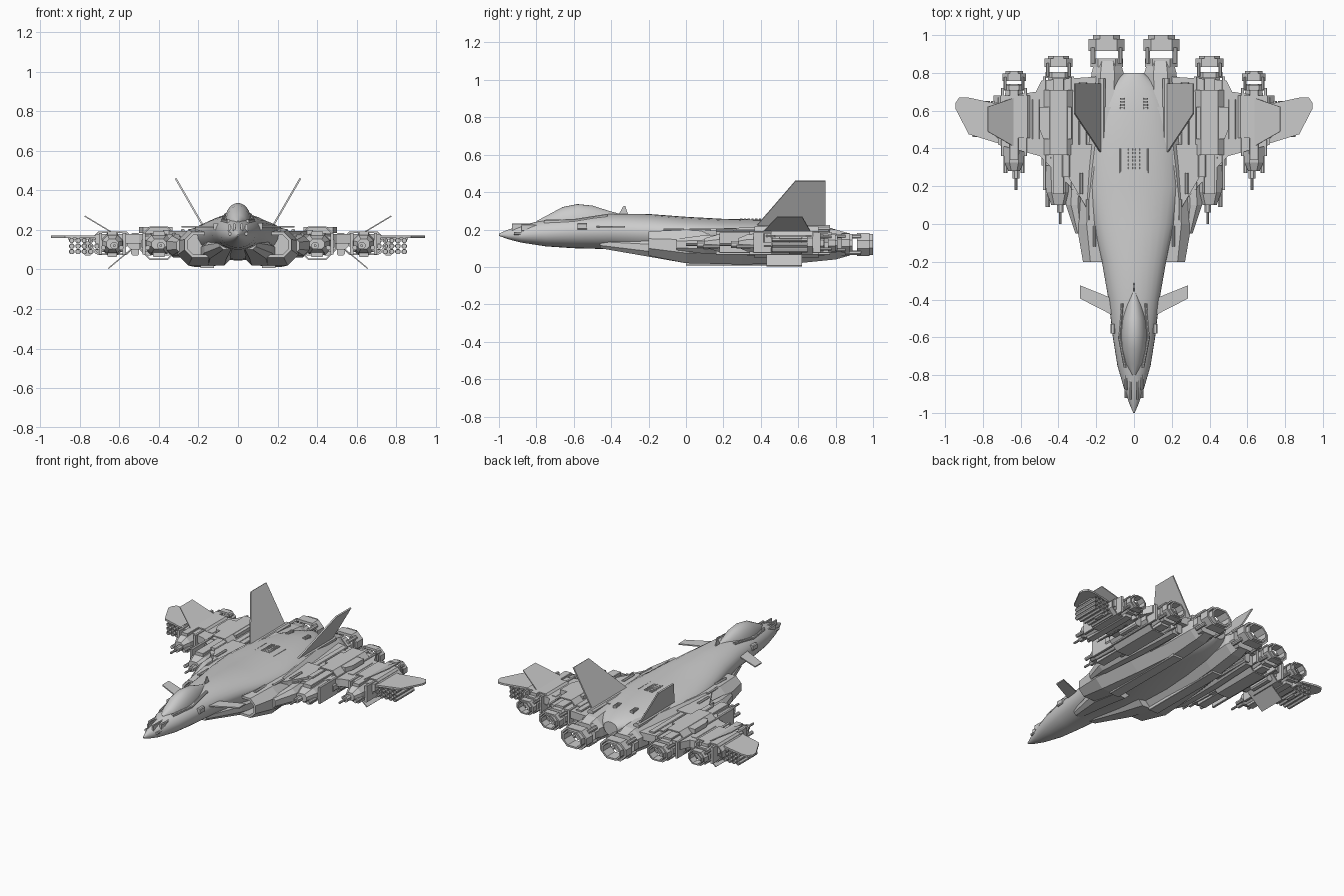
import bpy, bmesh
from math import cos, sin, pi, radians

if "Cube" in bpy.data.objects:
    bpy.data.objects.remove(bpy.data.objects["Cube"])


def build(name, verts, faces, mirror=True, smooth=False, thick=0):
    """Make an object, optionally mirrored across x, thickened and smoothed."""
    bm = bmesh.new()
    points = [bm.verts.new(v) for v in verts]
    for face in faces:
        bm.faces.new([points[i] for i in face])
    bmesh.ops.recalc_face_normals(bm, faces=bm.faces)
    mesh = bpy.data.meshes.new(name)
    bm.to_mesh(mesh)
    bm.free()
    obj = bpy.data.objects.new(name, mesh)
    bpy.context.collection.objects.link(obj)
    if mirror:
        mod = obj.modifiers.new("mirror", "MIRROR")
        mod.use_mirror_merge = False
    if thick:
        mod = obj.modifiers.new("thickness", "SOLIDIFY")
        mod.thickness, mod.offset = thick, 0
    if smooth:
        bpy.ops.object.select_all(action="DESELECT")
        obj.select_set(True)
        bpy.context.view_layer.objects.active = obj
        bpy.ops.object.shade_smooth_by_angle(angle=radians(40))
    return obj


def loft(name, rings, closed=False, **options):
    """Skin a list of equal rings; closed joins the last ring to the first."""
    n, count = len(rings[0]), len(rings)
    faces = []
    for r in range(count if closed else count - 1):
        a, b = r * n, (r + 1) % count * n
        faces += [(a + i, a + (i + 1) % n, b + (i + 1) % n, b + i) for i in range(n)]
    if not closed:
        faces += [range(n), range((count - 1) * n, count * n)]
    return build(name, [v for ring in rings for v in ring], faces, **options)


def octagon(y, x0, x1, z0, z1, cut=.3):
    """Chamfered rectangle facing along y."""
    c = min(x1 - x0, z1 - z0) * cut
    return [(x, y, z) for x, z in (
        (x0 + c, z0), (x1 - c, z0), (x1, z0 + c), (x1, z1 - c),
        (x1 - c, z1), (x0 + c, z1), (x0, z1 - c), (x0, z0 + c))]


def block(name, x0, x1, y0, y1, z0, z1, cut=.1, **options):
    return loft(name, [octagon(y, x0, x1, z0, z1, cut) for y in (y0, y1)], **options)


def rod(name, x, z, y0, y1, r):
    return block(name, x - r, x + r, y0, y1, z - r, z + r, cut=.29)


def shell(name, x, z, w, h, y0, y1, wall, taper=1):
    """Hollow eight-sided sleeve centred on x, z."""
    def section(y, inset, k=1):
        a, b = w * k - inset, h * k - inset
        return octagon(y, x - a, x + a, z - b, z + b, .32)
    return loft(name, [section(y0, 0), section(y1, 0, taper),
                       section(y1, wall, taper), section(y0, wall)], closed=True)


def plate(name, points, thick):
    return build(name, points, [range(len(points))], thick=thick)


def flat(name, outline, z, thick):
    return plate(name, [(x, y, z) for x, y in outline], thick)


def smooth_hull(name, stations, sides=28):
    """Round body from (y, half width, top, middle, bottom) stations."""
    rings = []
    for y, w, top, mid, low in stations:
        ring = []
        for i in range(sides):
            a = 2 * pi * i / sides
            rise = top - mid if sin(a) > 0 else mid - low
            ring.append((w * cos(a), y, mid + rise * sin(a)))
        rings.append(ring)
    return loft(name, rings, mirror=False, smooth=True)


# Central fuselage and canopy
smooth_hull("fuselage", [
    (-1, .004, .178, .172, .166), (-.95, .025, .2, .17, .148),
    (-.88, .05, .222, .17, .13), (-.75, .088, .253, .18, .11),
    (-.6, .112, .272, .19, .1), (-.4, .135, .285, .195, .095),
    (-.2, .17, .283, .19, .07), (0, .215, .268, .18, .05),
    (.2, .245, .257, .17, .045), (.4, .24, .254, .165, .05),
    (.6, .2, .24, .16, .06), (.72, .14, .225, .16, .08), (.8, .05, .2, .16, .11)])
smooth_hull("canopy", [
    (-.8, .01, .245, .235, .22), (-.74, .045, .277, .23, .2),
    (-.66, .064, .32, .23, .2), (-.58, .07, .336, .23, .2),
    (-.5, .064, .328, .23, .2), (-.42, .045, .302, .23, .2),
    (-.34, .01, .28, .25, .2)])

# Intakes running back into the main engine nacelles
mouth = (.115, .255, .075, .175)
loft("main_nacelle", [
    octagon(-.04, *mouth), octagon(-.2, *mouth),
    octagon(-.2, .1, .27, .06, .19), octagon(0, .08, .305, .02, .2),
    octagon(.3, .07, .28, .013, .21), octagon(.6, .055, .24, .02, .215),
    octagon(.8, .055, .225, .04, .2), octagon(.87, .075, .205, .06, .18)])
loft("intake_fairing", [octagon(-.46, .02, .09, .1, .15), octagon(-.2, .03, .17, .055, .15),
                        octagon(0, .03, .19, .02, .15)])
block("belly_strip", .12, .19, 0, .6, .008, .03)


def nozzle(label, x, z, w, h, y0, y1):
    """Flange, open gap with struts, then a hollow exhaust ring."""
    length = y1 - y0
    gap = y0 + length * .35
    shell(label + "_nozzle_flange", x, z, w * .9, h, y0 - length * .3, y0 + .005, w * .2)
    shell(label + "_nozzle_ring", x, z, w, h, gap, y1 - length * .15, w * .14)
    shell(label + "_nozzle_lip", x, z, w * .75, h * .9, gap, y1, w * .12)
    for side in (-1, 1):
        for up in (-1, 1):
            rod(label + "_nozzle_strut", x + side * w * .76, z + up * h * .7,
                y0 - .02, gap + .02, w * .13)


nozzle("main", .145, .12, .095, .062, .87, 1)
nozzle("middle", .4, .128, .075, .052, .8, .89)
nozzle("outer", .635, .128, .062, .045, .73, .81)

# Wing panels
flat("shoulder_strake", [(.1, -.3), (.17, -.2), (.21, -.02), (.26, .1), (.36, .27),
                         (.36, .42), (.2, .42)], .185, .02)
flat("inner_wing", [(.2, .05), (.34, .2), (.5, .36), (.72, .42), (.72, .67), (.52, .7),
                    (.49, .76), (.2, .78)], .155, .05)
flat("outer_wing", [(.5, .36), (.875, .475), (.945, .61), (.945, .64), (.925, .67),
                    (.88, .67), (.74, .64), (.5, .68)], .166, .012)
flat("canard", [(.1, -.49), (.285, -.395), (.285, -.325), (.1, -.4)], .215, .008)

# Middle and outer engine pods with sleeves, guns and armour
for label, x, front, back, w, sleeve in (("middle", .4, .1, .8, .075, (.1, .085)),
                                         ("outer", .635, .28, .74, .06, (.11, .06))):
    span = back - front
    rings = []
    for t, k, h in ((0, .5, .025), (.1, .85, .045), (.45, 1, .055), (.8, .85, .05), (1, .7, .035)):
        rings.append(octagon(front + span * t, x - w * k, x + w * k, .128 - h, .128 + h))
    loft(label + "_pod", rings)
    shell(label + "_sleeve", x, .132, *sleeve, front + span * .38, back - span * .13, .008)
    loft(label + "_pod_core", [octagon(front + span * t, x - w * 1.2, x + w * 1.2, .09, .17)
                               for t in (.3, .85)])
    rod(label + "_gun_sleeve", x - .01, .12, front - .04, front + .05, .018)
    rod(label + "_gun_barrel", x - .01, .12, front - .1, front, .007)
    for side in (-1, 1):
        rod(label + "_side_gun", x + side * w * .75, .11, front - .01, front + .2, .011)
        block(label + "_rib", x + side * w - .008, x + side * w + .008,
              front + .08, back - .02, .075, .185)
    for up in (-1, 1):
        z = .128 + up * .052
        block(label + "_spine", x - w * .4, x + w * .4, front + .06, back - .03, z - .012, z + .012)
loft("front_pod_fairing", [octagon(-.05, .27, .31, .09, .15), octagon(.1, .27, .36, .07, .17),
                           octagon(.4, .25, .36, .06, .18), octagon(.74, .24, .34, .06, .18)])
block("pod_link", .46, .56, .42, .66, .1, .165, cut=.3)

# Tail fins and the smaller wing fins
plate("tail_fin", [(.165, .36, .2), (.315, .585, .46), (.315, .745, .46), (.165, .745, .2)], .009)
plate("upper_wing_fin", [(.6, .39, .165), (.775, .49, .27), (.775, .62, .27), (.6, .68, .165)], .006)
plate("lower_wing_fin", [(.5, .43, .135), (.655, .43, .005), (.655, .62, .005), (.5, .62, .135)], .006)
block("tail_fin_root", .15, .19, .4, .77, .19, .225, cut=.3)

# Missile racks under the outer wing
for row in range(3):
    for col in range(5):
        x, z = .712 + col * .032, .09 + row * .028
        shell("rocket_tube", x, z, .014, .013, .46, .65, .004)
        rod("rocket", x, z, .475, .64, .009)
block("rack_mount", .7, .86, .5, .62, .15, .165)

# Surface panels on wings and nacelles
for x, start, end, z in ((.27, .42, .75, .19), (.31, .3, .7, .188), (.36, .25, .42, .2),
                         (.45, .38, .5, .185), (.52, .45, .66, .183), (.76, .5, .62, .171)):
    block("wing_panel", x - .02, x + .02, start, end, z - .02, z, cut=.2)
    block("wing_under_panel", x - .02, x + .02, start + .05, end, .07, .14, cut=.2)
flat("armour_plate", [(.33, .45), (.48, .45), (.5, .5), (.5, .62), (.33, .62)], .2, .03)
for step in range(3):
    y = -.12 + step * .14
    x = .2 + step * .035
    block("strake_fairing", x, x + .018, y, y + .11, .18, .205, cut=.3)
    block("nacelle_step", .1, .17, y + .35, y + .46, .2, .228 - step * .004)

# Dorsal grilles, vents and aerial
for i in range(6):
    y = .29 + i * .02
    block("dorsal_grille", .005, .032, y, y + .011, .24, .258)
for i in range(4):
    y = .61 + i * .016
    block("rear_vent", .05, .075, y, y + .009, .21, .241)
block("vent_rail", .07, .076, .27, .4, .235, .252)
build("aerial", [(0, -.36, .28), (0, -.335, .325), (0, -.325, .325), (0, -.31, .28)],
      [range(4)], mirror=False, thick=.006)

# Nose sensors and cheek details
block("nose_sensor", .035, .05, -.88, -.78, .19, .228, cut=.3)
block("nose_rail", .012, .024, -.93, -.82, .19, .232, cut=.3)
block("cheek_box", .1, .125, -.58, -.53, .2, .235, cut=.2)
rod("nose_gun", .042, .18, -.92, -.8, .008)
loft("canopy_rail", [octagon(-.76, .04, .055, .22, .252), octagon(-.6, .07, .085, .22, .256),
                     octagon(-.42, .055, .07, .22, .284)])
